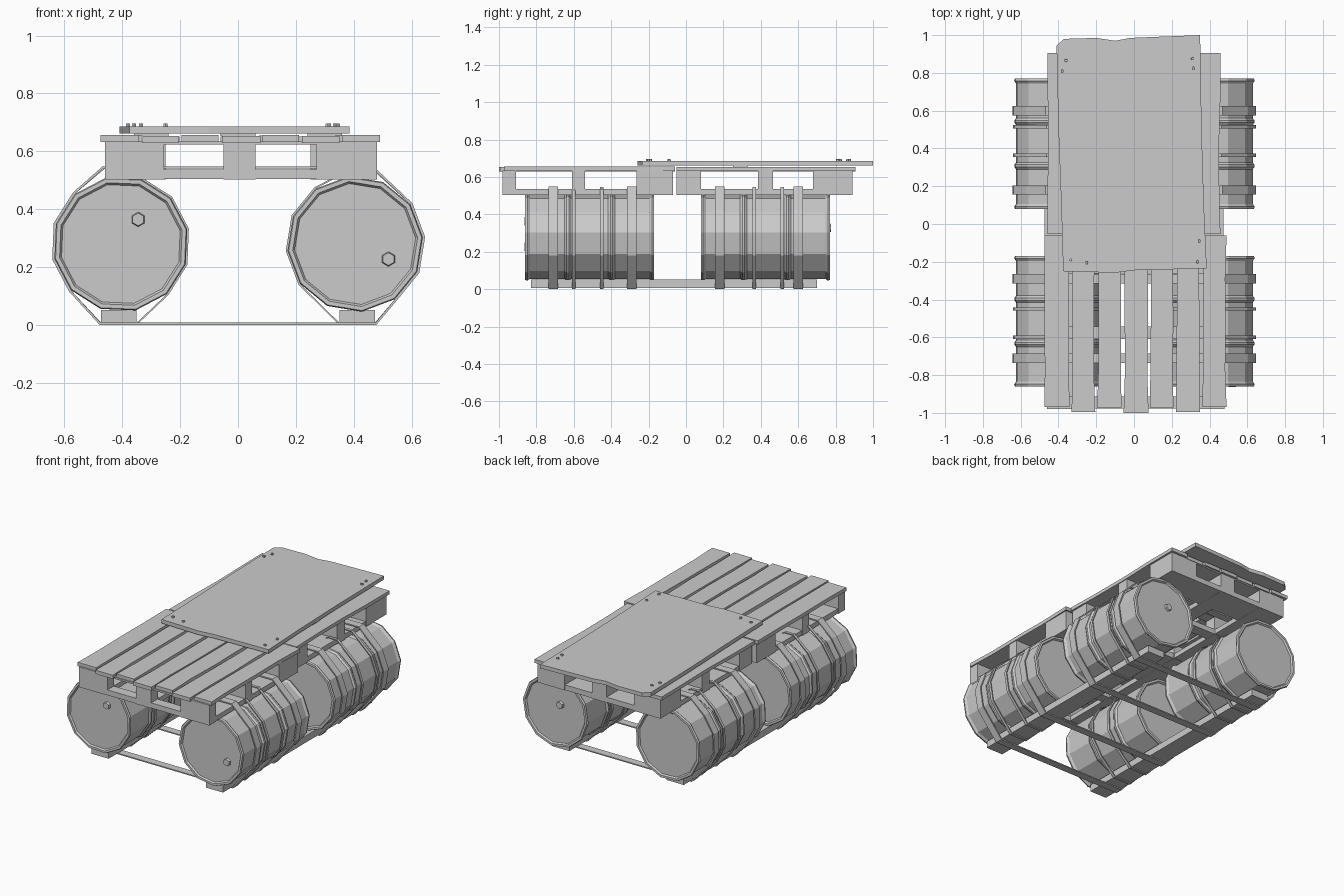
import bpy, bmesh, random
from math import sin, cos, pi
from mathutils import Vector

if "Cube" in bpy.data.objects:
    bpy.data.objects.remove(bpy.data.objects["Cube"])

random.seed(4)
R = 0.235          # barrel radius
BX, BZ = 0.405, 0.282
SIDES = 12


def finish(name, bm):
    bmesh.ops.recalc_face_normals(bm, faces=bm.faces[:])
    me = bpy.data.meshes.new(name)
    bm.to_mesh(me)
    bm.free()
    ob = bpy.data.objects.new(name, me)
    bpy.context.collection.objects.link(ob)
    return ob


def prism(name, outline, z0, z1):
    bm = bmesh.new()
    lo = [bm.verts.new((x, y, z0)) for x, y in outline]
    hi = [bm.verts.new((x, y, z1)) for x, y in outline]
    bm.faces.new(lo)
    bm.faces.new(hi)
    n = len(lo)
    for i in range(n):
        j = (i + 1) % n
        bm.faces.new((lo[i], lo[j], hi[j], hi[i]))
    return finish(name, bm)


def box(name, x0, x1, y0, y1, z0, z1):
    return prism(name, [(x0, y0), (x1, y0), (x1, y1), (x0, y1)], z0, z1)


def plank(name, x0, x1, y0, y1, z0, z1):
    # board along y with chipped, slightly wavy long edges
    ts = (0.22, 0.5, 0.75)
    j = lambda: random.uniform(0, 0.008)
    right = [(x1 - j(), y0 + (y1 - y0) * t) for t in ts]
    left = [(x0 + j(), y0 + (y1 - y0) * t) for t in reversed(ts)]
    return prism(name, [(x0, y0), (x1, y0)] + right + [(x1, y1), (x0, y1)] + left, z0, z1)


def barrel(name, cx, y0, y1, twist):
    # profile (radius, y) revolved about the y axis, with rims and two ribs
    L = y1 - y0
    prof = [(0, .01), (R - .025, .01), (R - .018, 0), (R - .004, 0), (R, .012), (R - .01, .026)]
    for f in (0.33, 0.67):
        prof += [(R - .01, L * f - .018), (R - .001, L * f - .006),
                 (R - .001, L * f + .006), (R - .01, L * f + .018)]
    prof += [(r, L - y) for r, y in reversed(prof[:6])]
    bm = bmesh.new()
    rings = []
    for r, y in prof:
        if r == 0:
            rings.append([bm.verts.new((cx, y0 + y, BZ))])
        else:
            rings.append([bm.verts.new((cx + r * cos(2 * pi * k / SIDES + twist), y0 + y,
                                        BZ + r * sin(2 * pi * k / SIDES + twist)))
                          for k in range(SIDES)])
    for a, b in zip(rings, rings[1:]):
        for k in range(SIDES):
            m = (k + 1) % SIDES
            if len(a) == 1:
                bm.faces.new((a[0], b[k], b[m]))
            elif len(b) == 1:
                bm.faces.new((a[k], a[m], b[0]))
            else:
                bm.faces.new((a[k], a[m], b[m], b[k]))
    return finish(name, bm)


def bolt(name, x, y, z, r, h, axis):
    bm = bmesh.new()
    bmesh.ops.create_cone(bm, cap_ends=True, segments=6, radius1=r, radius2=r * .85, depth=h)
    ob = finish(name, bm)
    ob.location = (x, y, z)
    if axis == 'y':
        ob.rotation_euler = (pi / 2 if y < 0 else -pi / 2, 0, 0)
    return ob


def hull(pts):
    pts = sorted(set(pts))

    def half(seq):
        out = []
        for p in seq:
            while len(out) > 1 and ((out[-1][0] - out[-2][0]) * (p[1] - out[-2][1])
                                    - (out[-1][1] - out[-2][1]) * (p[0] - out[-2][0])) <= 1e-9:
                out.pop()
            out.append(p)
        return out[:-1]
    return half(pts) + half(pts[::-1])


def strap(name, pts, yc, width, thick):
    # flat band pulled tight around a set of (x, z) points
    loop = [Vector(p) for p in hull(pts)]
    n = len(loop)
    bm = bmesh.new()
    rows = []
    for i in range(n):
        d1 = (loop[i] - loop[i - 1]).normalized()
        d2 = (loop[(i + 1) % n] - loop[i]).normalized()
        nrm = Vector((d1.y + d2.y, -d1.x - d2.x)).normalized()
        o = loop[i] + nrm * thick
        a, b = yc - width / 2, yc + width / 2
        rows.append([bm.verts.new((p.x, y, p.y)) for p, y in
                     ((loop[i], a), (o, a), (o, b), (loop[i], b))])
    for i in range(n):
        p, q = rows[i], rows[(i + 1) % n]
        for k in range(4):
            m = (k + 1) % 4
            bm.faces.new((p[k], p[m], q[m], q[k]))
    return finish(name, bm)


def circle(cx, twist):
    return [(round(cx + R * cos(2 * pi * k / SIDES + twist), 4),
             round(BZ + R * sin(2 * pi * k / SIDES + twist), 4)) for k in range(SIDES)]


# four floating barrels, with bungs
twists = {-1: 0.22, 1: 0.10}
for s, side in ((-1, "left"), (1, "right")):
    barrel("front_barrel_" + side, s * BX, -0.86, -0.17, twists[s])
    barrel("back_barrel_" + side, s * BX, 0.08, 0.77, twists[s])
    box("bottom_runner_" + side, *sorted((s * 0.35, s * 0.473)), -0.83, 0.70, 0.01, 0.054)
bolt("barrel_bung", -0.345, -0.856, 0.367, 0.026, 0.016, 'y')
bolt("barrel_bung", 0.52, -0.856, 0.23, 0.026, 0.016, 'y')
bolt("barrel_bung", 0.37, 0.766, 0.33, 0.026, 0.016, 'y')

# wide straps around both barrels, thin straps around each barrel
for y in (-0.71, -0.29, 0.18, 0.60):
    pts = [(s * x, z) for s in (-1, 1) for x, z in ((0.465, 0.543), (0.475, 0.01))]
    strap("wide_strap", pts + circle(-BX, twists[-1]) + circle(BX, twists[1]), y, 0.05, 0.008)
for y in (-0.60, -0.45, 0.365, 0.515):
    for s in (-1, 1):
        pts = [(s * 0.46, 0.543), (s * 0.40, 0.543), (s * 0.473, 0.01), (s * 0.35, 0.01)]
        strap("thin_strap", pts + circle(s * BX, twists[s]), y, 0.018, 0.006)


# pallets: blocks, bottom boards, cross boards and deck planks
def pallet(name, columns, rows, deck, top):
    for x0, x1 in columns:
        for y0, y1 in rows:
            box(name + "_block", x0, x1, y0, y1, 0.505, 0.636)
        box(name + "_bottom_board", x0 + .003, x1 - .003, rows[0][0] + .003, rows[-1][1] - .003,
            0.507, 0.538)
    for y0, y1 in rows:
        box(name + "_cross_board", columns[0][0] + .002, columns[-1][1] - .002,
            y0 + .002, y1 - .002, 0.506, 0.540)
        box(name + "_upper_board", columns[0][0] + .002, columns[-1][1] - .002,
            y0 + .002, y1 - .002, 0.626, 0.637)
    for i, (x0, x1, y0, y1) in enumerate(deck):
        dz = (i % 2) * 0.003
        plank(name + "_plank", x0, x1, y0, y1, 0.634 - dz, top - dz)


ends = (-0.97, -0.995, -0.972, -1.0, -0.972, -0.995, -0.97)
front_x = ((-.475, -.342), (-.33, -.205), (-.195, -.067), (-.055, .077),
           (.085, .21), (.222, .35), (.362, .49))
pallet("front_pallet", ((-.46, -.255), (-.05, .06), (.272, .48)),
       ((-.98, -.91), (-.61, -.54), (-.265, -.07)),
       [(a, b, e, -0.06 - (i % 3) * .005) for i, ((a, b), e) in enumerate(zip(front_x, ends))], 0.658)
pallet("back_pallet", ((-.44, -.25), (-.05, .055), (.25, .445)),
       ((-.05, .08), (.385, .465), (.68, .89)),
       [(a * .95 - .008, b * .95 - .008, -0.052, 0.905 - (i % 3) * .006)
        for i, (a, b) in enumerate(front_x)], 0.657)

# worn plywood sheet on top, with nails
sheet = [(-.375, -.25), (-.1, -.258), (.0, -.245), (.385, -.235), (.37, .1), (.358, .5), (.35, 1.0),
         (.1, .99), (-.02, .985), (-.1, .97), (-.2, .985), (-.37, .98), (-.41, .945), (-.40, .5), (-.385, .1)]
prism("plywood_sheet", sheet, 0.664, 0.689)
for x in (-0.3, 0.0, 0.3):
    box("sheet_spacer", x - 0.06, x + 0.06, 0.25, 0.33, 0.655, 0.667)
for x, y in ((-.36, .865), (-.38, .81), (.31, .875), (.315, .825),
             (-.335, -.19), (-.25, -.205), (.335, -.2), (.345, -.09)):
    bolt("sheet_nail", x, y, 0.691, 0.009, 0.014, 'z')

# trim every part so the lowest strap rests on the ground
low = min(v.co.z for o in bpy.data.objects if o.name.startswith("wide_strap") for v in o.data.vertices)
for o in bpy.data.objects:
    o.location.z -= low
